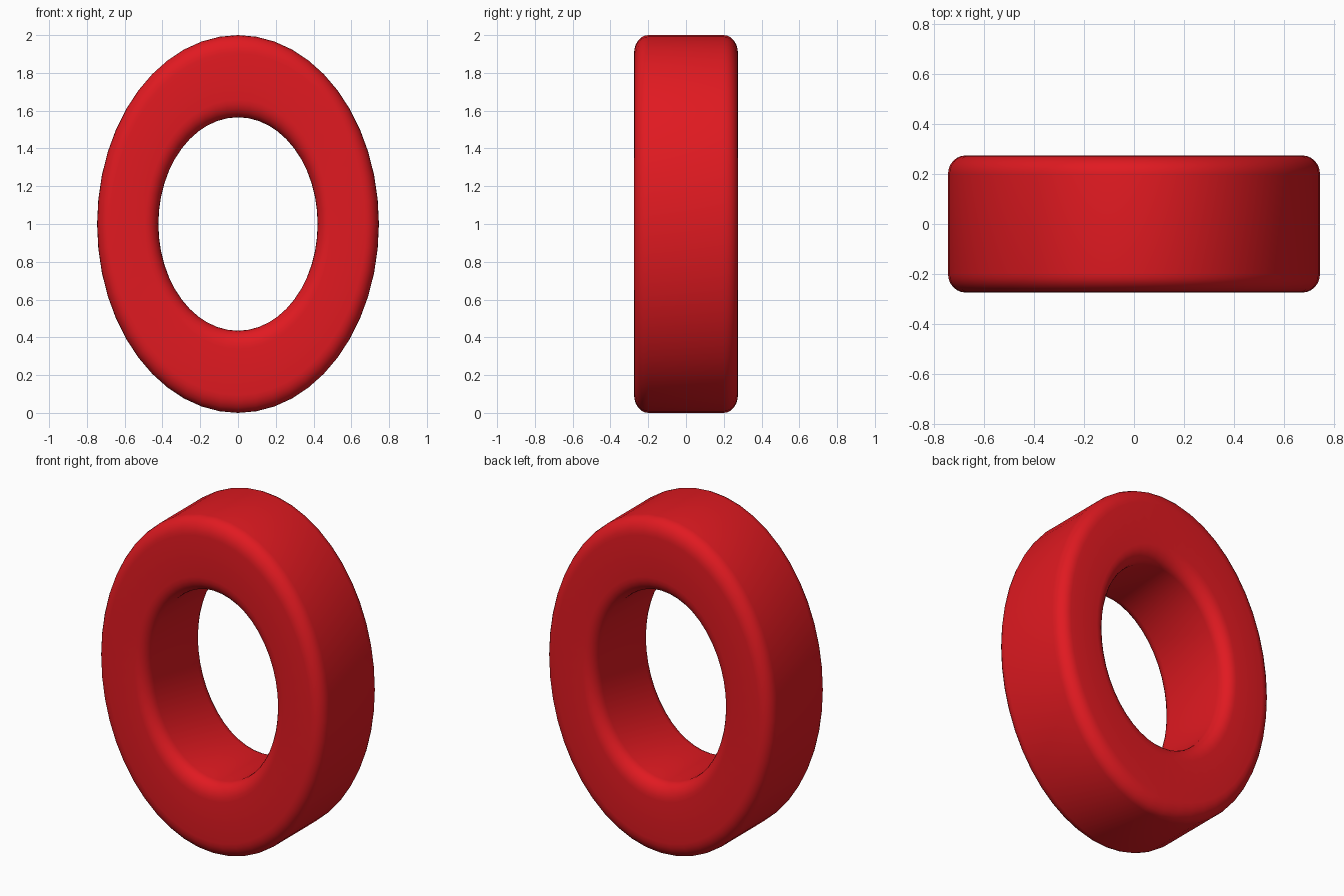
import bpy, bmesh
from math import sin, cos, pi

if "Cube" in bpy.data.objects:
    bpy.data.objects.remove(bpy.data.objects["Cube"])

SIDES, STEPS = 48, 6
R_OUT, R_IN, HALF_DEPTH = 1.0, 0.565, 0.275
ROUND_R, ROUND_Y = 0.095, 0.075
X_SCALE = 0.746

# Rounded rectangular cross-section as (radius, y)
profile = []
corners = [(R_OUT - ROUND_R, HALF_DEPTH - ROUND_Y, 0),
           (R_IN + ROUND_R, HALF_DEPTH - ROUND_Y, 1),
           (R_IN + ROUND_R, -HALF_DEPTH + ROUND_Y, 2),
           (R_OUT - ROUND_R, -HALF_DEPTH + ROUND_Y, 3)]
for r, y, quarter in corners:
    for i in range(STEPS + 1):
        a = (quarter + i / STEPS) * pi / 2
        profile.append((r + ROUND_R * cos(a), y + ROUND_Y * sin(a)))

# Sweep the section around an ellipse
bm = bmesh.new()
rings = []
for s in range(SIDES):
    t = 2 * pi * s / SIDES
    rings.append([bm.verts.new((X_SCALE * r * cos(t), y, 1 + r * sin(t)))
                  for r, y in profile])
n = len(profile)
for s in range(SIDES):
    a, b = rings[s], rings[(s + 1) % SIDES]
    for i in range(n):
        j = (i + 1) % n
        bm.faces.new((a[i], a[j], b[j], b[i]))
bmesh.ops.recalc_face_normals(bm, faces=bm.faces)
mesh = bpy.data.meshes.new("oval_ring")
bm.to_mesh(mesh)
bm.free()

ring = bpy.data.objects.new("oval_ring", mesh)
bpy.context.collection.objects.link(ring)

# Red finish and smooth shading
red = bpy.data.materials.new("red")
red.diffuse_color = (0.75, 0.01, 0.015, 1)
red.use_nodes = True
red.node_tree.nodes["Principled BSDF"].inputs["Base Color"].default_value = red.diffuse_color
mesh.materials.append(red)
bpy.context.view_layer.objects.active = ring
ring.select_set(True)
bpy.ops.object.shade_smooth_by_angle(angle=pi / 6)
